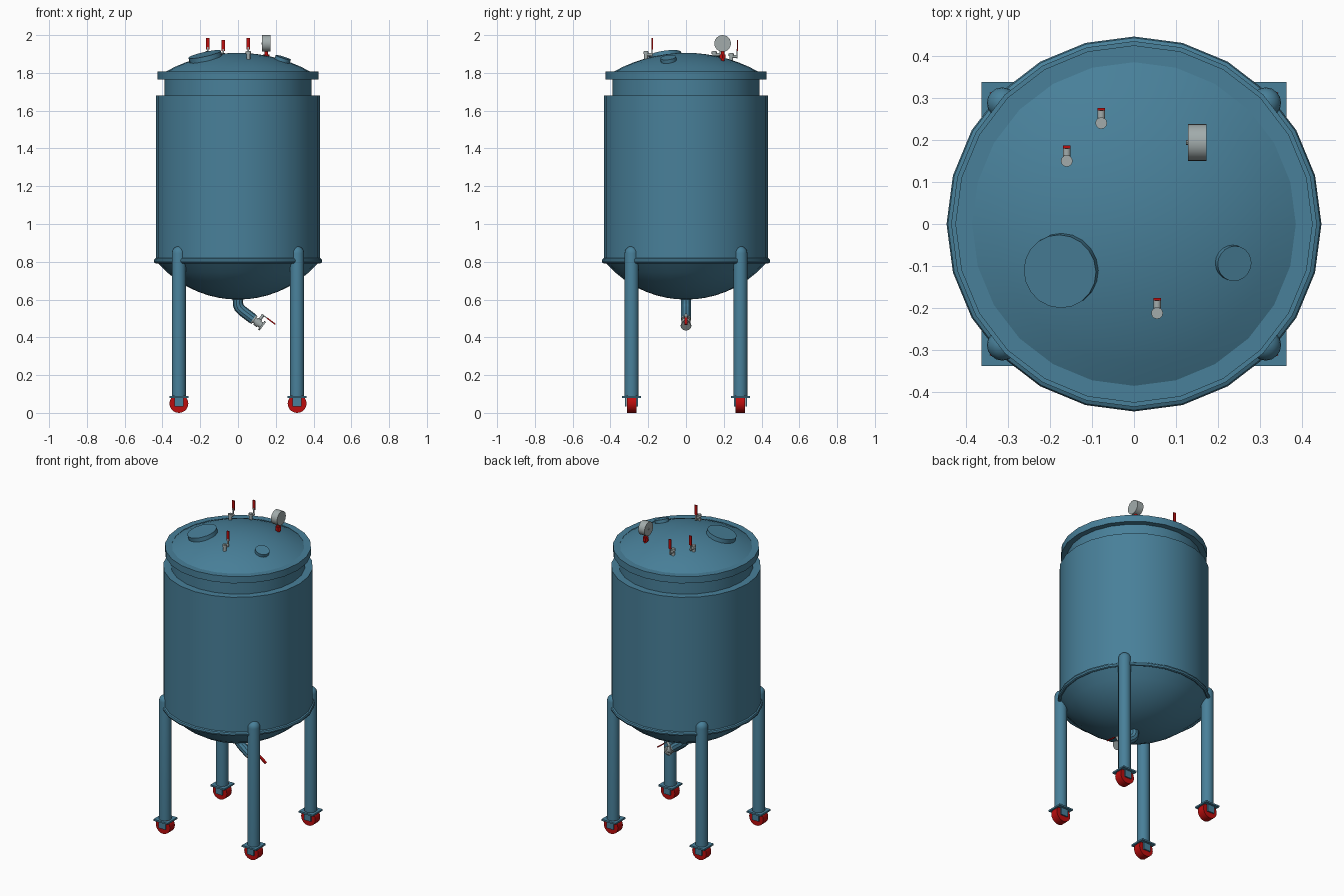
import bpy, bmesh, math
from mathutils import Vector, Matrix

if "Cube" in bpy.data.objects:
    bpy.data.objects.remove(bpy.data.objects["Cube"])


def mat(name, rgb):
    m = bpy.data.materials.new(name)
    m.diffuse_color = (*rgb, 1)
    m.use_nodes = True
    m.node_tree.nodes["Principled BSDF"].inputs["Base Color"].default_value = m.diffuse_color
    return m


TEAL = mat("teal_paint", (0.065, 0.215, 0.32))
RED = mat("red", (0.5, 0.004, 0.004))
GREY = mat("steel_grey", (0.36, 0.41, 0.41))


def finish(name, bm, material, smooth=True):
    bmesh.ops.recalc_face_normals(bm, faces=bm.faces)
    me = bpy.data.meshes.new(name)
    bm.to_mesh(me)
    bm.free()
    me.materials.append(material)
    ob = bpy.data.objects.new(name, me)
    bpy.context.collection.objects.link(ob)
    if smooth:
        bpy.ops.object.select_all(action='DESELECT')
        ob.select_set(True)
        bpy.context.view_layer.objects.active = ob
        bpy.ops.object.shade_smooth_by_angle(angle=math.radians(35))
    return ob


def lathe(name, profile, material, n=24, origin=(0, 0, 0), axis=(0, 0, 1)):
    """Spin (radius, height) points about an axis through origin."""
    bm = bmesh.new()
    vs = [bm.verts.new((r, 0, z)) for r, z in profile]
    es = [bm.edges.new(p) for p in zip(vs, vs[1:])]
    bmesh.ops.spin(bm, geom=vs + es, cent=(0, 0, 0), axis=(0, 0, 1),
                   angle=math.tau, steps=n, use_merge=True)
    bmesh.ops.remove_doubles(bm, verts=bm.verts, dist=1e-5)
    rot = Vector((0, 0, 1)).rotation_difference(Vector(axis)).to_matrix().to_4x4()
    bm.transform(Matrix.Translation(origin) @ rot)
    return finish(name, bm, material)


def rod(name, a, b, r, material, n=16):
    a, b = Vector(a), Vector(b)
    h = (b - a).length
    return lathe(name, [(0, 0), (r, 0), (r, h), (0, h)], material, n, a, (b - a).normalized())


def box(name, center, size, material, rot_y=0.0):
    bm = bmesh.new()
    bmesh.ops.create_cube(bm, size=1)
    bm.transform(Matrix.Translation(center) @ Matrix.Rotation(rot_y, 4, 'Y')
                 @ Matrix.Diagonal((*size, 1)))
    return finish(name, bm, material, False)


# Domes are spherical caps
R_TOP, Z_TOP, R_BOT = 0.79, 1.906, 0.5625


def dome_z(r):
    return Z_TOP - R_TOP + math.sqrt(R_TOP ** 2 - r * r)


# Tank: bottom dome, wall, recessed neck, lid flange, top dome
bottom = [(0.43 * i / 8, 0.6 + R_BOT - math.sqrt(R_BOT ** 2 - (0.43 * i / 8) ** 2))
          for i in range(9)]
lathe("tank_body", bottom + [(0.435, 0.80), (0.435, 1.68), (0.39, 1.68), (0.39, 1.78)], TEAL)
lid = [(0.385, 1.765), (0.425, 1.765), (0.425, 1.808), (0.385, 1.808)]
lathe("tank_lid", lid + [(0.385 * i / 7, dome_z(0.385 * i / 7)) for i in range(7, -1, -1)], TEAL)
lathe("seam_ring", [(0.435 + 0.011 * math.cos(a), 0.805 + 0.014 * math.sin(a))
                    for a in [math.tau * i / 8 for i in range(9)]], TEAL)

# Legs with casters
for sx, side in ((-1, "left"), (1, "right")):
    for sy, end in ((-1, "front"), (1, "back")):
        x, y, tag = sx * 0.313, sy * 0.288, f"{end}_{side}"
        cap = [(0.037 * math.cos(a), 0.845 + 0.037 * math.sin(a))
               for a in [math.pi / 2 * i / 5 for i in range(6)]]
        lathe(f"leg_{tag}", [(0, 0.085), (0.037, 0.085)] + cap, TEAL, 16, (x, y, 0))
        box(f"caster_plate_{tag}", (x, y, 0.085), (0.1, 0.1, 0.01), TEAL)
        for s in (-1, 1):
            box(f"caster_fork_{tag}", (x, y + s * 0.031, 0.06), (0.048, 0.008, 0.05), TEAL)
        rod(f"wheel_{tag}", (x, y - 0.025, 0.05), (x, y + 0.025, 0.05), 0.05, RED, 20)


# Round covers standing square to the lid dome
def cover(name, x, y, r, h):
    p = Vector((x, y, dome_z(math.hypot(x, y))))
    n = (p - Vector((0, 0, Z_TOP - R_TOP))).normalized()
    rod(name, p - n * 0.02, p + n * h, r, TEAL, 20)


cover("manhole_cover", -0.172, -0.11, 0.088, 0.02)
cover("small_port_cover", 0.234, -0.092, 0.042, 0.018)

# Lid valves with upright handles
for i, (x, y) in enumerate([(-0.16, 0.15), (-0.078, 0.24), (0.055, -0.212)]):
    z = dome_z(math.hypot(x, y))
    tag = str(i + 1)
    rod("valve_pipe_" + tag, (x, y, z - 0.01), (x, y, z + 0.04), 0.01, GREY, 12)
    rod("valve_collar_" + tag, (x, y, z + 0.025), (x, y, z + 0.038), 0.014, GREY, 12)
    rod("valve_stem_" + tag, (x, y, z + 0.022), (x, y + 0.03, z + 0.022), 0.009, GREY, 12)
    box("valve_handle_" + tag, (x, y + 0.031, z + 0.037), (0.009, 0.005, 0.05), GREY)
    box("valve_grip_" + tag, (x, y + 0.033, z + 0.08), (0.018, 0.007, 0.06), RED)

# Pressure gauge
gx, gy, gz = 0.15, 0.194, 1.956
rod("gauge_case", (gx - 0.022, gy, gz), (gx + 0.022, gy, gz), 0.044, GREY, 24)
rod("gauge_hub", (gx - 0.026, gy, gz), (gx - 0.02, gy, gz), 0.006, GREY, 10)
rod("gauge_stem", (gx, gy, 1.86), (gx, gy, 1.92), 0.01, RED, 12)
rod("gauge_nut", (gx, gy, 1.875), (gx, gy, 1.898), 0.018, RED, 6)

# Drain elbow
cu = bpy.data.curves.new("drain_pipe", 'CURVE')
cu.dimensions = '3D'
cu.bevel_depth, cu.bevel_resolution, cu.use_fill_caps = 0.028, 3, True
path = [(0, 0.62), (0, 0.575), (0.006, 0.558), (0.022, 0.541), (0.08, 0.497)]
sp = cu.splines.new('POLY')
sp.points.add(len(path) - 1)
for p, (x, z) in zip(sp.points, path):
    p.co = (x, 0, z, 1)
cu.materials.append(TEAL)
pipe = bpy.data.objects.new("drain_pipe", cu)
bpy.context.collection.objects.link(pipe)
bpy.ops.object.select_all(action='DESELECT')
pipe.select_set(True)
bpy.context.view_layer.objects.active = pipe
bpy.ops.object.convert(target='MESH')
bpy.ops.object.shade_smooth_by_angle(angle=math.radians(35))

# Drain valve along the pipe direction, with lever
d, up, p = Vector((0.8, 0, -0.6)), Vector((0.6, 0, 0.8)), Vector((0.08, 0, 0.497))
rod("drain_valve_body", p, p + d * 0.062, 0.017, GREY)
rod("drain_valve_ball", p + d * 0.018, p + d * 0.042, 0.023, GREY)
rod("drain_valve_inlet", p - d * 0.002, p + d * 0.009, 0.026, GREY)
rod("drain_valve_outlet", p + d * 0.054, p + d * 0.064, 0.028, GREY)
rod("drain_valve_stem", p + d * 0.03, p + d * 0.03 + up * 0.05, 0.008, GREY, 12)
tilt = math.atan2(0.6, 0.8)
box("drain_lever", p + d * 0.04 + up * 0.048, (0.04, 0.01, 0.005), GREY, tilt)
box("drain_grip", p + d * 0.083 + up * 0.048, (0.056, 0.018, 0.007), RED, tilt)
